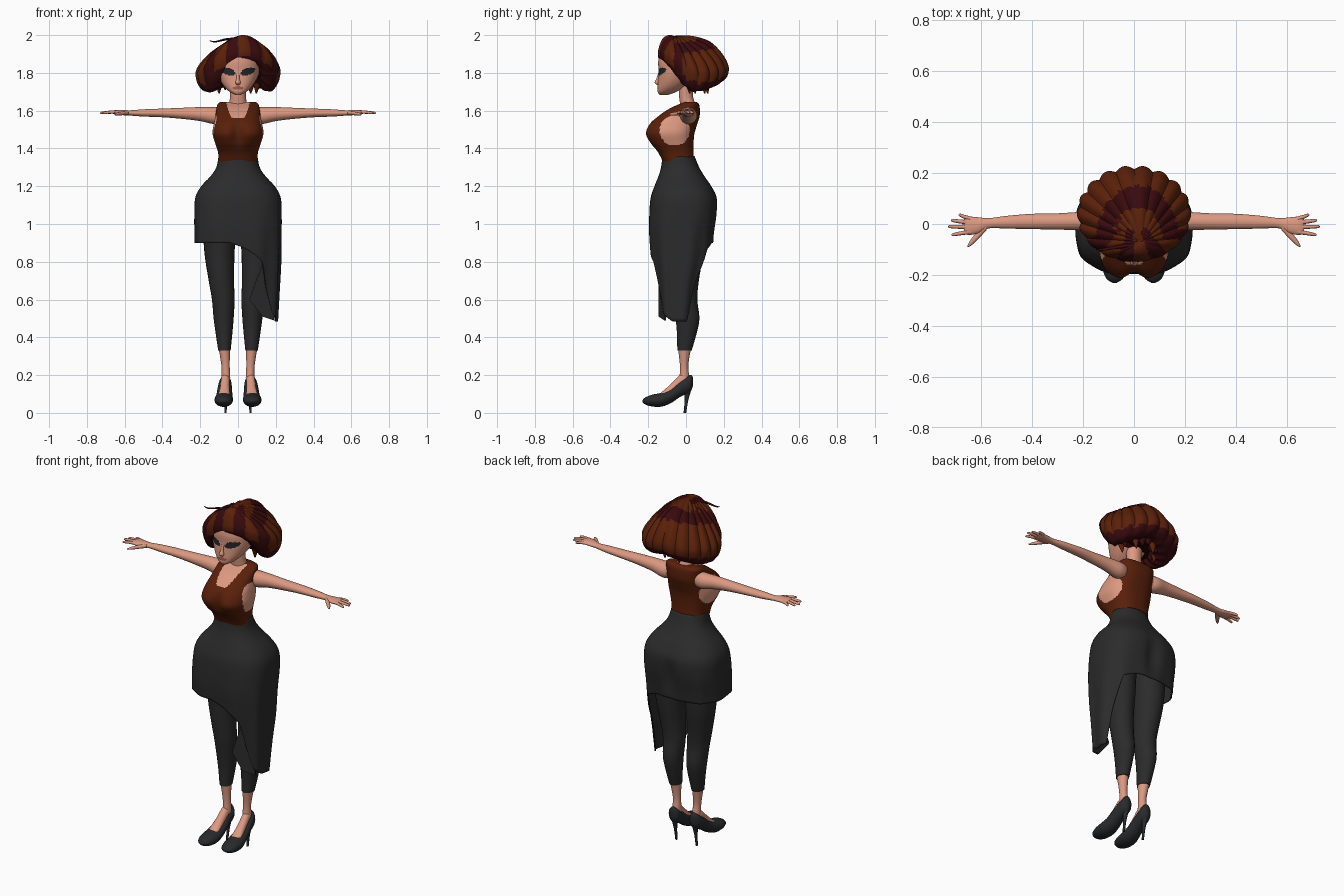
import bpy, bmesh, math
from math import sin, cos, pi


def material(name, r, g, b):
    m = bpy.data.materials.new(name)
    m.diffuse_color = (r, g, b, 1)
    return m


SKIN = material("skin", 0.72, 0.32, 0.22)
TOP = material("rust_top", 0.10, 0.014, 0.003)
HAIR = material("auburn_hair", 0.105, 0.015, 0.003)
DARK = material("dark_hair", 0.04, 0.003, 0.004)
CLOTH = material("charcoal_cloth", 0.024, 0.024, 0.024)
SHOE = material("black_shoe", 0.021, 0.023, 0.025)
EYE = material("eye_makeup", 0.017, 0.019, 0.023)
LIP = material("lips", 0.36, 0.10, 0.08)


def spline(rows, k):
    """Catmull-Rom interpolation of number tuples."""
    out = []
    for i in range(len(rows) - 1):
        a, b, c, d = (rows[max(0, min(len(rows) - 1, j))] for j in range(i - 1, i + 3))
        for s in range(k):
            t = s / k
            out.append(tuple(0.5 * (2 * q + (r - p) * t + (2 * p - 5 * q + 4 * r - w) * t * t
                                    + (3 * q - p - 3 * r + w) * t ** 3)
                             for p, q, r, w in zip(a, b, c, d)))
    return out + [tuple(rows[-1])]


def skin_rings(name, rings, mats, cap=True, rule=None, mirror=False, thick=0):
    """Bridge closed rings of points; rule(face) gives a material index."""
    bm = bmesh.new()
    vs = [[bm.verts.new(p) for p in ring] for ring in rings]
    n = len(vs[0])
    for a, b in zip(vs, vs[1:]):
        for j in range(n):
            bm.faces.new((a[j], a[(j + 1) % n], b[(j + 1) % n], b[j]))
    if cap:
        bm.faces.new(vs[0])
        bm.faces.new(vs[-1])
    bmesh.ops.recalc_face_normals(bm, faces=bm.faces)
    if rule:
        for f in bm.faces:
            f.material_index = rule(f)
    me = bpy.data.meshes.new(name)
    bm.to_mesh(me)
    bm.free()
    for m in mats:
        me.materials.append(m)
    me.shade_smooth()
    me.set_sharp_from_angle(angle=math.radians(50))
    ob = bpy.data.objects.new(name, me)
    bpy.context.collection.objects.link(ob)
    if mirror:
        ob.modifiers.new("mirror", "MIRROR").use_mirror_merge = False
    if thick:
        ob.modifiers.new("thickness", "SOLIDIFY").thickness = thick
    return ob


def section(ru, rv, a, p):
    c, s = cos(a), sin(a)
    return (ru * math.copysign(abs(c) ** (2 / p), c), rv * math.copysign(abs(s) ** (2 / p), s))


def loft(name, rows, mats, axis="z", n=24, k=4, p=2, tweak=None, **kw):
    """Rows are (position on axis, centre u, centre v, radius u, radius v)."""
    rings = []
    for w, cu, cv, ru, rv in spline(rows, k):
        ring = []
        for j in range(n):
            u, v = section(max(ru, 0.001), max(rv, 0.001), 2 * pi * j / n, p)
            u, v = u + cu, v + cv
            q = {"x": (w, u, v), "y": (u, w, v), "z": (u, v, w)}[axis]
            ring.append(tweak(*q) if tweak else q)
        rings.append(ring)
    return skin_rings(name, rings, mats, **kw)


def body(rows):
    """(z, half width, front y, back y) to loft rows."""
    return [(z, 0, (f + b) / 2, w, (b - f) / 2) for z, w, f, b in rows]


# Head with eyes and lips coloured on the face
def face_rule(f):
    x, y, z = f.calc_center_median()
    x = abs(x)
    if y < -0.03:
        if ((x - .053) / .038) ** 2 + ((z - 1.808 - .25 * (x - .053)) / .019) ** 2 < 1:
            return 1
        if (x / .03) ** 2 + ((z - 1.720) / .009) ** 2 < 1:
            return 2
    return 0


loft("head", body([(1.682, .012, -.14, -.10), (1.70, .045, -.15, -.05), (1.73, .075, -.15, .0),
                   (1.77, .10, -.147, .05), (1.81, .115, -.145, .09), (1.86, .115, -.147, .10),
                   (1.90, .095, -.135, .09), (1.93, .05, -.09, .05)]),
     [SKIN, EYE, LIP], n=120, k=9, p=2.2, rule=face_rule)
loft("nose", [(1.80, 0, -.141, .007, .006), (1.77, 0, -.147, .008, .01),
              (1.748, 0, -.151, .014, .015), (1.735, 0, -.143, .007, .007)], [SKIN], n=16)
loft("ear", [(.11, .0, 1.785, .015, .022), (.125, .005, 1.785, .018, .028),
             (.132, .008, 1.785, .010, .018)], [SKIN], axis="x", n=16, mirror=True)
loft("neck", [(1.60, 0, .015, .056, .045), (1.64, 0, .008, .047, .04), (1.68, 0, 0, .042, .037),
              (1.75, 0, .0, .045, .04)], [SKIN])


# Torso: tank top with scooped neckline and low armholes
def torso_rule(f):
    x, y, z = f.calc_center_median()
    neckline = y < 0.02 and z > 1.56 + .06 * (abs(x) / .056) ** 4
    armhole = abs(x) > .075 and ((y + .06) / .08) ** 2 + ((z - 1.495) / .08) ** 2 < 1
    return 1 if neckline or armhole else 0


def cleavage(x, y, z):
    if y < -.05:
        y += .03 * math.exp(-(x / .035) ** 2) * math.exp(-((z - 1.48) / .06) ** 2)
    return x, y, z


loft("torso", body([(1.33, .102, -.122, .043), (1.38, .106, -.15, .04), (1.43, .122, -.195, .04),
                    (1.48, .135, -.22, .045), (1.53, .128, -.198, .06), (1.57, .12, -.15, .072),
                    (1.61, .114, -.09, .073), (1.635, .108, -.035, .068), (1.647, .09, -.005, .055)]),
     [TOP, SKIN], n=112, k=8, p=2.5, tweak=cleavage, rule=torso_rule)

# Arms, hands and fingers
loft("arm", [(.09, .01, 1.575, .04, .045), (.13, .014, 1.574, .045, .045), (.20, .012, 1.582, .037, .037),
             (.30, .01, 1.586, .032, .029), (.40, .01, 1.588, .03, .023), (.50, .007, 1.588, .025, .019),
             (.57, .003, 1.588, .02, .014), (.61, -.005, 1.59, .031, .014), (.65, -.007, 1.592, .036, .011),
             (.668, -.007, 1.592, .028, .006)], [SKIN], axis="x", mirror=True)
for i, (y0, y1, tip) in enumerate([(.02, .035, .69), (.005, .014, .72), (-.012, -.01, .73), (-.03, -.042, .717)]):
    loft(f"finger_{i + 1}", [(.64, y0, 1.592, .009, .009), ((.64 + tip) / 2, (y0 + y1) / 2, 1.592, .008, .008),
                             (tip - .006, y1, 1.588, .006, .006), (tip, y1, 1.587, .001, .001)],
         [SKIN], axis="x", n=10, mirror=True)
loft("thumb", [(.58, -.01, 1.588, .014, .011), (.61, -.04, 1.586, .017, .01),
               (.64, -.072, 1.582, .013, .008), (.655, -.088, 1.58, .003, .003)], [SKIN], axis="x", n=12, mirror=True)

# Legs, feet and high heels
loft("legging", [(1.1, .1, -.01, .095, .11), (.85, .098, 0, .08, .09), (.70, .088, -.005, .067, .073),
                 (.60, .078, -.004, .06, .064), (.50, .076, .008, .053, .063), (.42, .074, .004, .044, .052),
                 (.33, .072, -.008, .033, .038)], [CLOTH], mirror=True)
loft("ankle", [(.34, .072, -.008, .030, .034), (.25, .066, -.01, .022, .022),
               (.19, .064, -.008, .023, .026), (.15, .065, -.01, .022, .026)], [SKIN], mirror=True)
loft("foot", [(.02, .066, .165, .018, .03), (-.02, .067, .172, .023, .036), (-.07, .07, .13, .025, .033),
              (-.12, .073, .095, .03, .022), (-.17, .075, .07, .03, .01)], [SKIN], axis="y", mirror=True)
loft("shoe", [(.036, .066, .165, .008, .025), (.02, .067, .155, .031, .046), (-.03, .07, .127, .038, .042),
              (-.08, .072, .09, .043, .038), (-.13, .075, .07, .049, .037), (-.18, .076, .065, .046, .031),
              (-.215, .076, .063, .032, .019), (-.231, .076, .062, .008, .005)], [SHOE], axis="y", mirror=True)
loft("stiletto", [(.14, .066, .012, .021, .022), (.07, .066, .003, .009, .01), (0, .066, -.006, .006, .007)],
     [SHOE], n=12, mirror=True)

# Skirt: rounded hips, short hem with a long panel on one side
SKIRT = spline([(1.36, .103, -.125, .045), (1.30, .115, -.132, .07), (1.25, .148, -.147, .10),
                (1.20, .195, -.167, .135), (1.14, .226, -.187, .165), (1.05, .231, -.195, .165),
                (.95, .230, -.197, .15), (.80, .226, -.185, .13), (.65, .218, -.165, .09),
                (.47, .208, -.15, .06)], 6)
HEM = [(-180, .90), (-95, .90), (-62, .80), (-52, .66), (-35, .52), (-10, .485), (22, .485),
       (34, .70), (50, .87), (75, .90), (180, .90)]


def lookup(table, v):
    for a, b in zip(table, table[1:]):
        if min(a[0], b[0]) <= v <= max(a[0], b[0]):
            t = (v - a[0]) / (b[0] - a[0])
            return [p + (q - p) * t for p, q in zip(a, b)]
    return table[-1]


rings = []
for i in range(49):
    t = i / 48
    ring = []
    for j in range(120):
        a = -pi + 2 * pi * j / 120
        z = 1.36 + (lookup(HEM, math.degrees(a))[1] - 1.36) * t
        _, w, f, b = lookup(SKIRT, z)
        x, y = section(w, (b - f) / 2, a, 2.1 + .6 * min(1, (1.36 - z) / .3))
        fold = 1 + .025 * sin(9 * a) * max(0, min(1, (1.1 - z) / .3))
        if y > 0:  # soft dip at the back
            y -= .02 * math.exp(-(x / .04) ** 2) * math.exp(-((z - 1.03) / .1) ** 2)
        ring.append((x * fold, y * fold + (f + b) / 2, z))
    rings.append(ring)
skin_rings("skirt", rings, [CLOTH], cap=False, thick=.006)
# Loose corner of the long panel, folded in towards the leg
skin_rings("skirt_drape", [[(x, y + d, z) for x, y, z in
                            [(.14, -.135, .81), (.095, -.145, .70), (.06, -.14, .60), (.13, -.145, .51),
                             (.19, -.115, .49), (.19, -.11, .75)]] for d in (0, .008)], [CLOTH])

# Hair: lobed bob fanning from a side parting, with a darker band
APEX, LOBES, SEG = (.03, -.07), 18, 144
PROFILE = spline([(0, .97), (.2, .995), (.45, .97), (.68, .87), (.86, .65), (.97, .42), (1, .25),
                  (.95, .08), (.82, 0), (.6, .04), (.5, .12)], 4)
rings = []
for f, g in PROFILE:
    ring = []
    for j in range(SEG):
        a = 2 * pi * j / SEG
        rim = 1.76 + .12 * max(0, cos(a - .3)) ** 1.7
        lobe = 1 - .05 * (1 - abs(sin(LOBES * a / 2))) * min(1, 2 * f)
        h = g - (1.6 * f * f * max(0, 1 - f) + .13 * f ** 6) * abs(sin(a)) - .4 * (1 - lobe)
        r = max(f, .004) * lobe
        ring.append((APEX[0] + (.225 * sin(a) - APEX[0]) * r,
                     APEX[1] + (.04 - .19 * cos(a) - APEX[1]) * r, rim + (2.002 - rim) * h))
    rings.append(ring)


def hair_rule(f):
    x, y, z = f.calc_center_median()
    u, v = (x - APEX[0] * .5) / .22, (y - APEX[1]) / (.30 if y > APEX[1] else .08)
    lobe = int((math.atan2(x, -y + .04) + pi) / (2 * pi) * LOBES)
    d = math.hypot(u, v)
    band = z > 1.84 and y > -.06 and .45 < d < .74
    inside = f.normal.z < -.3  # underside of the bob
    return 1 if band or inside or (y < -.02 and lobe % 2 == 0) else 0


skin_rings("hair_bob", rings, [HAIR, DARK], rule=hair_rule)
# Locks below the bob, round the nape and beside the cheeks
for i in range(11):
    a = math.radians(75 + 21 * i)
    x, y = .105 * sin(a), .035 - .08 * cos(a)
    tip = 1.69 + .02 * (i % 3)
    loft(f"nape_lock_{i + 1}", [(1.84, x, y, .03, .03), (1.76, x, y, .024, .022),
                                (tip, x * .95, y + .005, .003, .003)], [DARK if i % 3 else HAIR], n=10)
loft("stray_lock", [(-.15, -.10, 1.97, .002, .002), (-.12, -.10, 1.965, .005, .004),
                    (-.06, -.09, 1.978, .007, .006), (.01, -.08, 1.98, .008, .008)], [DARK], axis="x", n=8)
